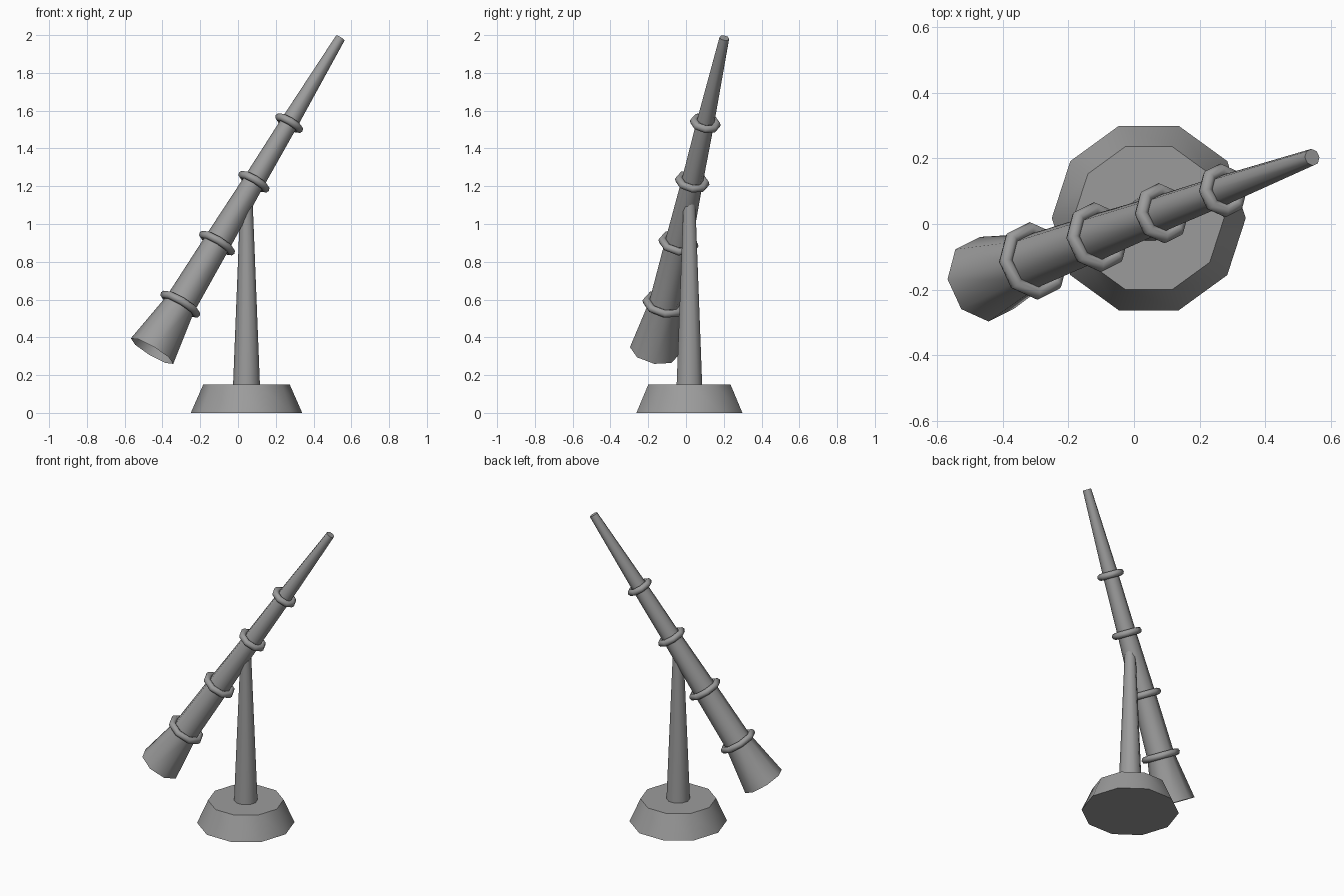
import bpy, math
from mathutils import Vector, Matrix

cube = bpy.data.objects.get("Cube")
if cube:
    bpy.data.objects.remove(cube)

grey = bpy.data.materials.new("plain_grey")
grey.use_nodes = True
colour = (0.33, 0.33, 0.33, 1)
grey.diffuse_color = colour
grey.node_tree.nodes["Principled BSDF"].inputs["Base Color"].default_value = colour


def finish(name):
    ob = bpy.context.object
    ob.name = name
    ob.data.materials.append(grey)
    bpy.ops.object.shade_smooth_by_angle(angle=math.radians(50))
    return ob


def frustum(name, sides, r1, r2, z1, z2):
    bpy.ops.mesh.primitive_cone_add(vertices=sides, radius1=r1, radius2=r2, depth=z2 - z1,
                                    location=(0.045, 0.018, (z1 + z2) / 2),
                                    rotation=(0, 0, math.pi / 2))
    # corners point along x
    return finish(name)


# Pedestal and post
frustum("base", 10, 0.295, 0.229, 0, 0.15)
frustum("post", 10, 0.071, 0.033, 0.15, 1.11)

# Frame of the tilted tube: z runs from the flared end to the tip
start, tip = Vector((-0.455, -0.168, 0.327)), Vector((0.542, 0.203, 1.985))
axis = (tip - start).normalized()
length = (tip - start).length
side = Vector((0, 1, 0))
side = (side - axis * side.dot(axis)).normalized()
frame = Matrix((side, axis.cross(side), axis)).transposed().to_4x4()
frame.translation = start

# Tube: stations as (fraction along the axis, radius), open at the flared end
stations = [(0, 0.131), (0.15, 0.084), (0.345, 0.072), (0.541, 0.057), (0.728, 0.047), (1, 0.026)]
SIDES = 8
verts = [(r * math.cos(math.tau * k / SIDES), r * math.sin(math.tau * k / SIDES), t * length)
         for t, r in stations for k in range(SIDES)]
faces = []
for s in range(len(stations) - 1):
    for k in range(SIDES):
        a, b = s * SIDES + k, s * SIDES + (k + 1) % SIDES
        faces.append((a, b, b + SIDES, a + SIDES))
faces.append(tuple(range(len(verts) - SIDES, len(verts))))
mesh = bpy.data.meshes.new("tube")
mesh.from_pydata(verts, [], faces)
tube = bpy.data.objects.new("tube", mesh)
bpy.context.collection.objects.link(tube)
tube.matrix_world = frame
bpy.ops.object.select_all(action="DESELECT")
tube.select_set(True)
bpy.context.view_layer.objects.active = tube
finish("tube")

# Collar rings around the joints
for i, (t, r) in enumerate(stations[1:5]):
    bpy.ops.mesh.primitive_torus_add(major_segments=SIDES, minor_segments=8,
                                     major_radius=r + 0.015, minor_radius=0.021)
    ring = finish(f"collar_ring_{i + 1}")
    ring.matrix_world = frame @ Matrix.Translation((0, 0, t * length))
